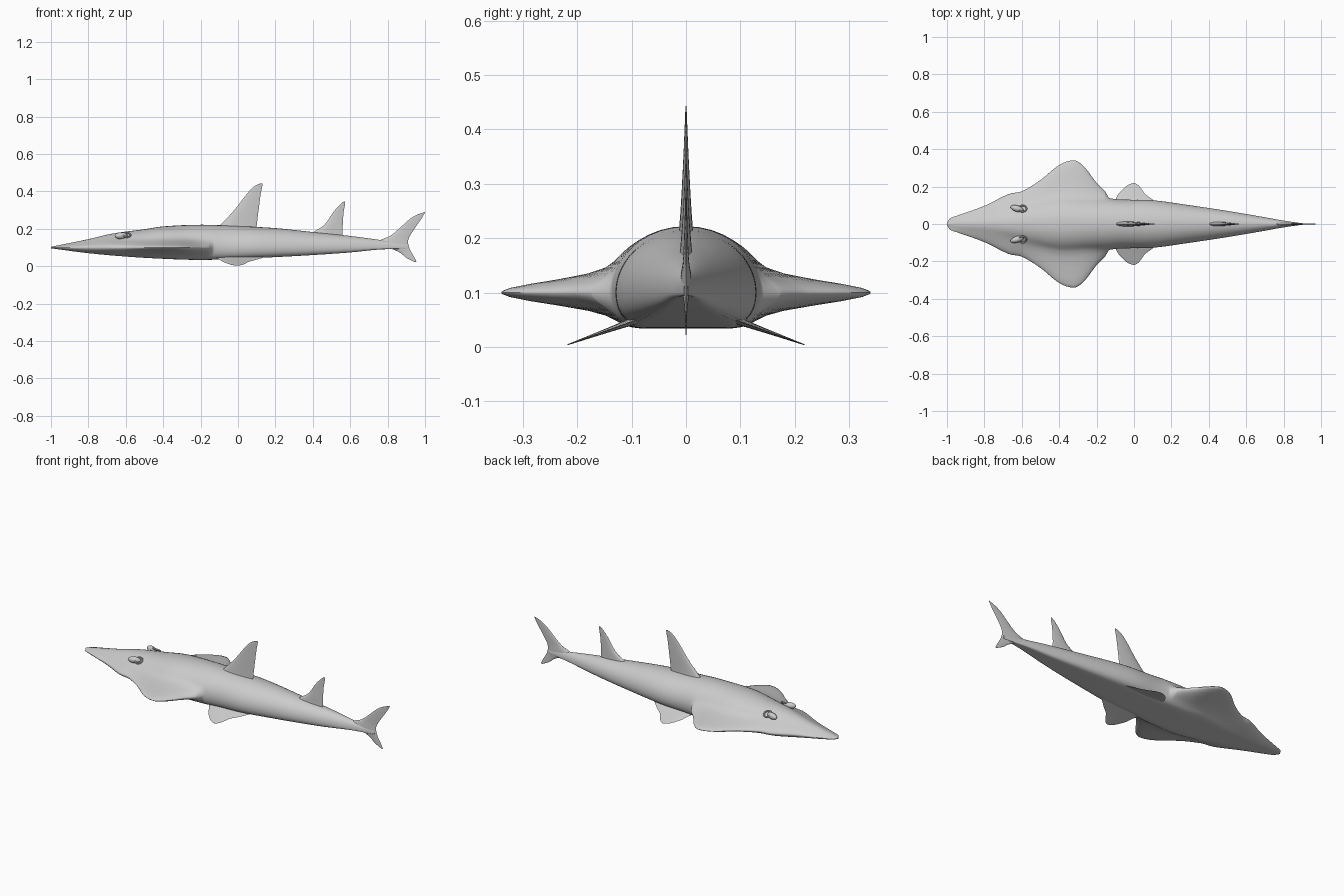
import bpy
import bmesh
from math import sin, cos, pi

cube = bpy.data.objects.get("Cube")
if cube:
    bpy.data.objects.remove(cube, do_unlink=True)

skin = bpy.data.materials.new("grey skin")
skin.use_nodes = True
colour = (0.6, 0.6, 0.6, 1)
skin.diffuse_color = colour
skin.node_tree.nodes["Principled BSDF"].inputs["Base Color"].default_value = colour


def curve(points, x):
    """Smooth interpolation through (x, value) points."""
    def slope(i):
        a, b = points[max(i - 1, 0)], points[min(i + 1, len(points) - 1)]
        return (b[1] - a[1]) / (b[0] - a[0])
    i = 0
    while i < len(points) - 2 and x > points[i + 1][0]:
        i += 1
    (xa, a), (xb, b) = points[i], points[i + 1]
    span = xb - xa
    t = min(max((x - xa) / span, 0), 1)
    keep = t * t * (3 - 2 * t)
    bend = slope(i) * t * (1 - t) ** 2 - slope(i + 1) * t * t * (1 - t)
    return a + (b - a) * keep + span * bend


def loft(name, rings):
    """Skin a list of closed rings and cap both ends."""
    bm = bmesh.new()
    rows = [[bm.verts.new(p) for p in ring] for ring in rings]
    n = len(rows[0])
    for low, high in zip(rows, rows[1:]):
        for i in range(n):
            j = (i + 1) % n
            bm.faces.new((low[i], low[j], high[j], high[i]))
    bm.faces.new(rows[0])
    bm.faces.new(rows[-1])
    bmesh.ops.recalc_face_normals(bm, faces=bm.faces)
    mesh = bpy.data.meshes.new(name)
    bm.to_mesh(mesh)
    bm.free()
    return finish(bpy.data.objects.new(name, mesh), True)


def finish(obj, link=False):
    """Link, colour and smooth one part."""
    if link:
        bpy.context.collection.objects.link(obj)
    obj.data.materials.append(skin)
    bpy.ops.object.select_all(action='DESELECT')
    obj.select_set(True)
    bpy.context.view_layer.objects.active = obj
    bpy.ops.object.shade_smooth_by_angle(angle=0.7)
    return obj


# Body and pectoral disc: outline, core width, height above and below the rim
outline = [(-1, .008), (-.985, .03), (-.95, .043), (-.8, .097), (-.67, .16),
           (-.6, .175), (-.5, .235), (-.4, .315), (-.32, .34), (-.27, .31),
           (-.2, .22), (-.155, .175), (-.13, .138), (.1, .127), (.3, .1),
           (.5, .07), (.7, .036), (.8, .018), (.9, .004)]
core = [(-1, .006), (-.95, .028), (-.8, .055), (-.65, .092), (-.5, .13),
        (-.38, .15), (-.25, .143), (-.13, .137), (.1, .127), (.3, .1),
        (.5, .07), (.7, .036), (.8, .018), (.9, .004)]
above = [(-1, .004), (-.8, .045), (-.67, .075), (-.5, .098), (-.4, .113),
         (-.2, .122), (0, .115), (.2, .104), (.4, .083), (.6, .062),
         (.75, .042), (.9, .02)]
below = [(-1, .004), (-.8, .03), (-.6, .048), (-.4, .06), (-.2, .066),
         (0, .06), (.2, .051), (.4, .04), (.6, .026), (.75, .011), (.9, .005)]
RIM = 0.1
flare = [(-1, 6), (-.65, 9), (-.4, 34), (.9, 36)]


def half_angles(steps):
    """Angles from rim to ridge, denser at the thin rim."""
    return [pi / 2 * (i / steps) ** 1.6 for i in range(steps + 1)]


def body_ring(x):
    width, inner = curve(outline, x), curve(core, x)
    inner = min(inner, width)
    power = curve(flare, x)
    quarter = half_angles(14)

    def point(angle, side, up):
        c, s = max(cos(angle), 0), sin(angle)
        y = inner * c + (width - inner) * c ** power
        if up:
            z = RIM + curve(above, x) * s
        else:
            z = RIM - curve(below, x) * sin(pi / 2 * min(1, 1.2 * s))
        return (x, side * y, z)

    ring = [point(a, 1, True) for a in quarter]
    ring += [point(a, -1, True) for a in quarter[-2::-1]]
    ring += [point(a, -1, False) for a in quarter[1:]]
    ring += [point(a, 1, False) for a in quarter[-2:0:-1]]
    return ring


stations = {round(-1 + 1.9 * i / 110, 3) for i in range(111)}
stations |= {p[0] for p in outline}
loft("body", [body_ring(x) for x in sorted(stations)])


# Fins: rows of (span position, leading x, trailing x), lens-shaped across
def fin(name, rows, thick, place, steps=28):
    lead = [(r[0], r[1]) for r in rows]
    trail = [(r[0], r[2]) for r in rows]
    start, end = rows[0][0], rows[-1][0]
    rings = []
    for k in range(steps + 1):
        t = start + (end - start) * k / steps
        a, b = curve(lead, t), curve(trail, t)
        half = curve(thick, t)
        ring = []
        for i in range(20):
            angle = 2 * pi * i / 20
            f = (1 - cos(angle)) / 2
            bulge = half * sin(angle) * (1.25 - f * 0.9)
            ring.append(place(a + (b - a) * f, t, bulge))
        rings.append(ring)
    return loft(name, rings)


def upright(x, t, d):
    return (x, d, t)


fin("first_dorsal_fin",
    [(.19, -.13, .1), (.215, -.1, .1), (.3, -.02, .11), (.39, .05, .122),
     (.43, .09, .13), (.443, .12, .13)],
    [(.19, .02), (.22, .014), (.32, .007), (.443, .001)], upright)
fin("second_dorsal_fin",
    [(.15, .37, .56), (.18, .4, .56), (.22, .46, .56), (.29, .51, .565),
     (.33, .545, .572), (.347, .566, .571)],
    [(.15, .016), (.19, .011), (.25, .006), (.347, .001)], upright)
fin("tail_fin",
    [(.022, .945, .955), (.045, .9, .945), (.07, .87, .93), (.09, .83, .919),
     (.12, .74, .91), (.14, .76, .91), (.16, .81, .918), (.2, .86, .943),
     (.25, .915, .978), (.275, .955, .993), (.29, .997, 1)],
    [(.022, .001), (.08, .004), (.12, .012), (.16, .006), (.29, .001)], upright)

# Pelvic fins slope down and outward
pelvic = [(.08, -.14, .16), (.13, -.1, .1), (.16, -.083, .06), (.19, -.055, .038),
          (.21, -.03, .02), (.218, -.008, .005)]
for side, label in ((1, "left"), (-1, "right")):
    def sloped(x, t, d, side=side):
        return (x, side * t, .05 - (t - .09) * .36 + d)
    fin(label + "_pelvic_fin", pelvic, [(.08, .01), (.13, .006), (.218, .001)], sloped)

    # Bulging eye with a raised lid and a spiracle fold behind it
    bpy.ops.mesh.primitive_uv_sphere_add(segments=20, ring_count=12, radius=1,
                                         location=(-.625, side * .082, .163))
    eye = bpy.context.object
    eye.name = label + "_eye"
    eye.scale = (.036, .017, .018)
    eye.rotation_euler = (0, 0, -side * .3)
    finish(eye)

    bpy.ops.mesh.primitive_torus_add(major_radius=.02, minor_radius=.005,
                                     major_segments=20, minor_segments=8,
                                     location=(-.595, side * .083, .168),
                                     rotation=(-side * .6, 0, 0))
    fold = bpy.context.object
    fold.name = label + "_spiracle_fold"
    finish(fold)
